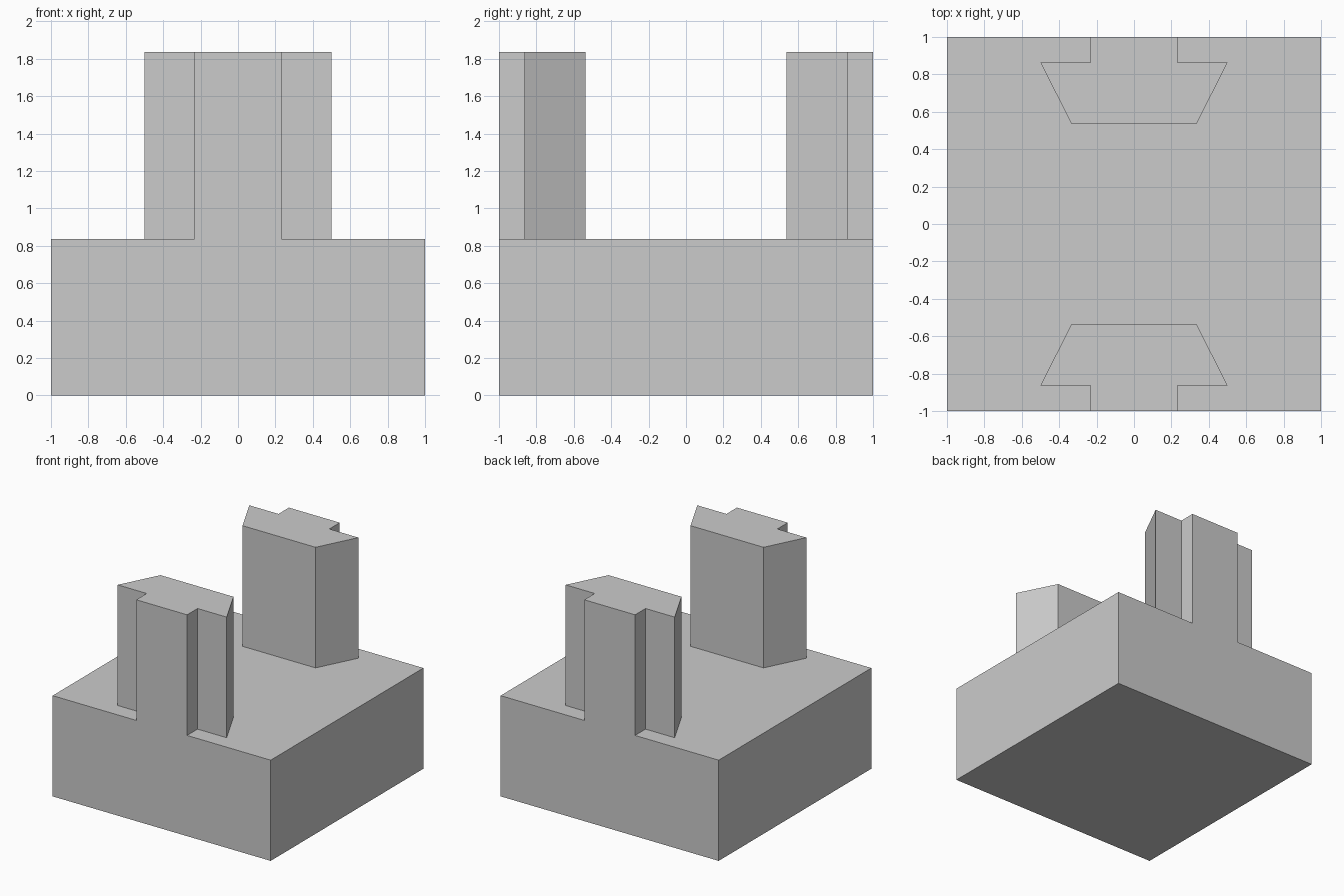
import bpy
import bmesh

cube = bpy.data.objects.get("Cube")
if cube:
    bpy.data.objects.remove(cube, do_unlink=True)

# Main sizes
HALF = 1.0
DECK = 0.835
TOP = 1.835

# Plain grey finish
grey = bpy.data.materials.new("plain_grey")
grey.use_nodes = True
colour = (0.6, 0.6, 0.6, 1.0)
grey.diffuse_color = colour
grey.node_tree.nodes["Principled BSDF"].inputs["Base Color"].default_value = colour

# Plan of the front dovetail post, from left neck to right neck
half_plan = [(0.233, HALF), (0.233, 0.863), (0.5, 0.863), (0.335, 0.537)]
front_post = [(-x, -y) for x, y in half_plan] + [(x, -y) for x, y in reversed(half_plan)]
rear_post = [(-x, -y) for x, y in front_post]

bm = bmesh.new()
verts = {}


def vert(x, y, z):
    key = (x, y, z)
    if key not in verts:
        verts[key] = bm.verts.new(key)
    return verts[key]


def face(points):
    bm.faces.new([vert(*p) for p in points])


def level(plan, z):
    return [(x, y, z) for x, y in plan]


# Block underside and deck around both posts
corners = [(-HALF, -HALF), (HALF, -HALF), (HALF, HALF), (-HALF, HALF)]
face(level(reversed(corners), 0))
deck_plan = [corners[0], *front_post, corners[1], corners[2], *rear_post, corners[3]]
face(level(deck_plan, DECK))

# Plain side walls
for a, b in ((corners[1], corners[2]), (corners[3], corners[0])):
    face(level((a, b), 0) + level((b, a), DECK))

# Posts, each flush with the end wall of the block
for post, a, b in ((front_post, corners[0], corners[1]), (rear_post, corners[2], corners[3])):
    for p, q in zip(post, post[1:]):
        face(level((p, q), DECK) + level((q, p), TOP))
    face(level(post, TOP))
    first, last = post[0], post[-1]
    face(level((a, b), 0) + level((b, last), DECK) + level((last, first), TOP)
         + level((first, a), DECK))

bmesh.ops.recalc_face_normals(bm, faces=bm.faces)
mesh = bpy.data.meshes.new("block_with_dovetail_posts")
bm.to_mesh(mesh)
bm.free()
mesh.materials.append(grey)
block = bpy.data.objects.new("block_with_dovetail_posts", mesh)
bpy.context.collection.objects.link(block)
